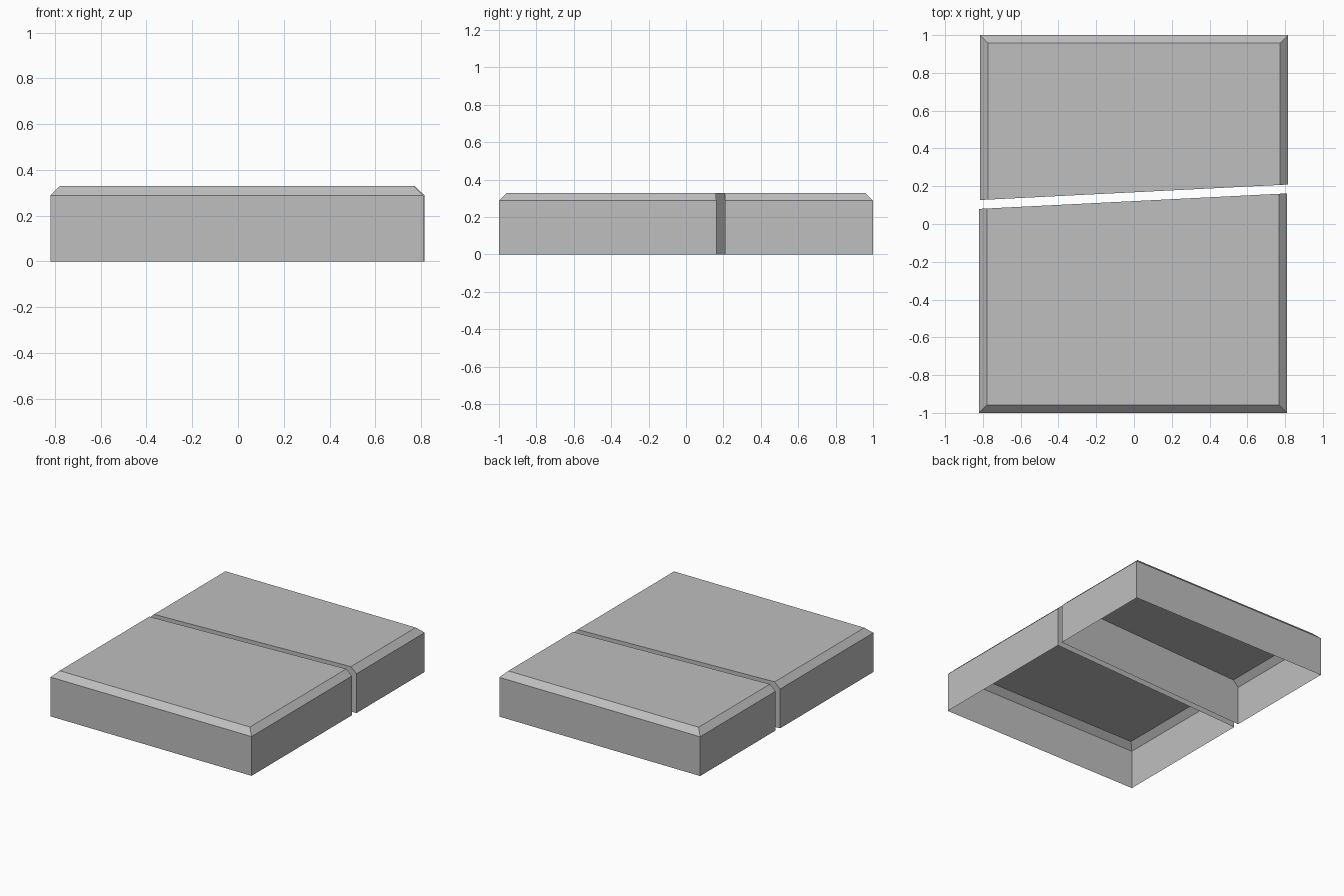
import bpy
import bmesh

if "Cube" in bpy.data.objects:
    bpy.data.objects.remove(bpy.data.objects["Cube"], do_unlink=True)

HEIGHT, SHOULDER, CHAMFER = 0.33, 0.288, 0.043

# Single grey material
grey = bpy.data.materials.new("stone grey")
grey.use_nodes = True
colour = (0.52, 0.52, 0.52, 1)
grey.diffuse_color = colour
grey.node_tree.nodes["Principled BSDF"].inputs["Base Color"].default_value = colour


def make_slab(name, x0, x1, y_end, gap0, gap1):
    """Open-bottomed slab, chamfered on three sides, cut straight along the slanted gap."""
    bm = bmesh.new()
    inward = -1 if y_end > 0 else 1

    def gap_y(x):
        return gap0 + (gap1 - gap0) * (x - x0) / (x1 - x0)

    def ring(inset, z):
        a, b, y = x0 + inset, x1 - inset, y_end + inward * inset
        outline = [(a, gap_y(a)), (a, y), (b, y), (b, gap_y(b))]
        return [bm.verts.new((px, py, z)) for px, py in outline]

    base, shoulder, top = ring(0, 0), ring(0, SHOULDER), ring(CHAMFER, HEIGHT)

    # Outer walls and chamfers
    for low, high in ((base, shoulder), (shoulder, top)):
        for i in range(3):
            bm.faces.new((low[i], low[i + 1], high[i + 1], high[i]))

    # Top, and the flat wall along the gap
    top_face = bm.faces.new(top)
    bm.faces.new((base[3], base[0], shoulder[0], top[0], top[3], shoulder[3]))

    # Make every face point outward
    bmesh.ops.recalc_face_normals(bm, faces=bm.faces)
    top_face.normal_update()
    if top_face.normal.z < 0:
        bmesh.ops.reverse_faces(bm, faces=bm.faces)

    mesh = bpy.data.meshes.new(name)
    bm.to_mesh(mesh)
    bm.free()
    mesh.materials.append(grey)
    slab = bpy.data.objects.new(name, mesh)
    bpy.context.collection.objects.link(slab)
    return slab


make_slab("front_slab", -0.82, 0.81, -1, 0.08, 0.162)
make_slab("back_slab", -0.815, 0.815, 1, 0.127, 0.209)
